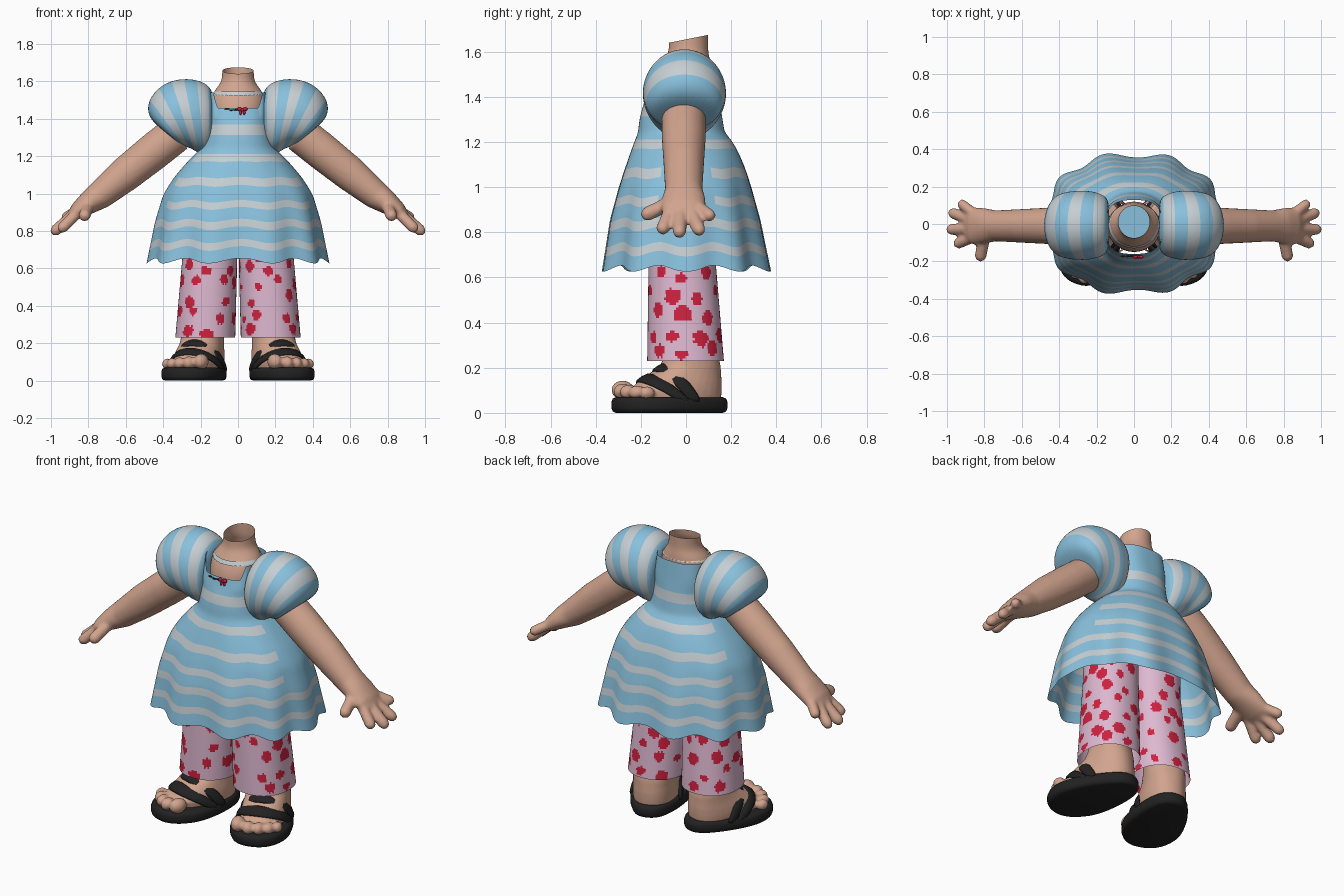
import bpy, bmesh, math, random
from math import sin, cos, pi
from mathutils import Vector, Matrix

random.seed(4)
if "Cube" in bpy.data.objects:
    bpy.data.objects.remove(bpy.data.objects["Cube"])


def material(name, r, g, b):
    m = bpy.data.materials.new(name)
    m.use_nodes = True
    m.diffuse_color = (r, g, b, 1)
    node = m.node_tree.nodes["Principled BSDF"]
    node.inputs["Base Color"].default_value = (r, g, b, 1)
    node.inputs["Roughness"].default_value = 0.8
    return m


BLUE = material("dress blue", 0.25, 0.53, 0.72)
GREY = material("stripe grey", 0.56, 0.62, 0.65)
SKIN = material("skin", 0.64, 0.37, 0.27)
PINK = material("trouser pink", 0.73, 0.48, 0.63)
RED = material("red", 0.62, 0.015, 0.05)
BLACK = material("sandal black", 0.016, 0.016, 0.016)


def ring(cx, hw, yf, yb, z, n=32, p=2.0):
    """Horizontal superellipse reaching from yf (front) to yb (back)."""
    pts = []
    for j in range(n):
        a = 2 * pi * j / n
        c, s = cos(a), sin(a)
        x = math.copysign(abs(c) ** (2 / p), c) * hw
        y = math.copysign(abs(s) ** (2 / p), s) * (yb - yf) / 2 + (yb + yf) / 2
        pts.append(Vector((cx + x, y, z)))
    return pts


def add_loft(bm, rings, rule=None, caps=(False, False)):
    vs = [[bm.verts.new(p) for p in r] for r in rings]
    n = len(vs[0])
    for i in range(len(vs) - 1):
        for j in range(n):
            k = (j + 1) % n
            f = bm.faces.new((vs[i][j], vs[i][k], vs[i + 1][k], vs[i + 1][j]))
            if rule:
                f.material_index = rule(i, j, f.calc_center_median())
    if caps[0]:
        bm.faces.new(vs[0][::-1])
    if caps[1]:
        bm.faces.new(vs[-1])


def add_tube(bm, points, radii, n=16):
    """Closed tube; each radius is (across, through)."""
    rings = []
    for k, p in enumerate(points):
        d = (points[min(k + 1, len(points) - 1)] - points[max(k - 1, 0)]).normalized()
        through = d.cross(Vector((0, 1, 0))).normalized()
        across = through.cross(d)
        w, t = radii[k]
        rings.append([p + across * w * cos(2 * pi * j / n) + through * t * sin(2 * pi * j / n)
                      for j in range(n)])
    add_loft(bm, rings, caps=(True, True))


def finish(name, bm, mats, sub=0, mirror=False, voxel=0, thick=0, fix=True):
    if fix:
        bmesh.ops.recalc_face_normals(bm, faces=bm.faces)
    for f in bm.faces:
        f.smooth = True
    me = bpy.data.meshes.new(name)
    bm.to_mesh(me)
    bm.free()
    for m in mats:
        me.materials.append(m)
    ob = bpy.data.objects.new(name, me)
    bpy.context.collection.objects.link(ob)
    if thick:
        ob.modifiers.new("Thickness", "SOLIDIFY").thickness = thick
    if voxel:
        r = ob.modifiers.new("Blend", "REMESH")
        r.mode, r.voxel_size, r.use_smooth_shade = "VOXEL", voxel, True
        ob.modifiers.new("Soften", "SMOOTH").iterations = 4
    if sub:
        s = ob.modifiers.new("Round", "SUBSURF")
        s.levels = s.render_levels = sub
    if mirror:
        ob.modifiers.new("Mirror", "MIRROR")
    return ob


def lerp_table(table, z):
    """Interpolate rows (z, a, b, c) listed from high to low."""
    for hi, lo in zip(table, table[1:]):
        if z >= lo[0]:
            t = (hi[0] - z) / (hi[0] - lo[0])
            return [u + (v - u) * t for u, v in zip(hi[1:], lo[1:])]
    return table[-1][1:]


# Chest, shoulders and open neck
bm = bmesh.new()
body = [(1.36, .14, -.15, .12), (1.46, .147, -.15, .115), (1.53, .142, -.118, .11),
        (1.575, .105, -.088, .105), (1.605, .086, -.077, .097), (1.655, .084, -.075, .098)]
rings = [ring(0, hw, yf, yb, z) for z, hw, yf, yb in body]
for p in rings[-1]:
    p.z += p.y * 0.2
add_loft(bm, rings)
finish("chest_and_neck", bm, [SKIN], sub=2)

# Dress lining seen down the neck
bm = bmesh.new()
bm.faces.new([bm.verts.new(p) for p in ring(0, .13, -.13, .1, 1.42)])
finish("dress_lining", bm, [BLUE])

# Lace necklace
bm = bmesh.new()
low, high = ring(0, .136, -.13, .114, 1.53, 64), ring(0, .125, -.118, .112, 1.545, 64)
for j, p in enumerate(low):
    p.z += 0.006 * (j % 2) + p.y * 0.08
add_loft(bm, [low, high])
finish("lace_collar", bm, [GREY])

# Striped dress with a pleated skirt
shape = [(1.47, .152, -.16, .128), (1.38, .17, -.185, .15), (1.31, .18, -.205, .16),
         (1.24, .198, -.213, .172), (1.20, .245, -.23, .212), (1.09, .34, -.27, .262),
         (1.0, .395, -.30, .292), (.86, .435, -.337, .33), (.64, .475, -.368, .372)]
stripes = [(1.31, 1.375), (1.17, 1.215), (1.04, 1.085), (.92, .958), (.812, .86), (.705, .747)]
levels = sorted({1.47, 1.44, 1.41, 1.27, 1.24, 1.13, 1.0, .885, .78, .67, .64}
                | {z for s in stripes for z in s}, reverse=True)
N = 160
rings = []
for z in levels:
    hw, yf, yb = lerp_table(shape, z)
    flare = min(max((1.25 - z) / 0.6, 0), 1)
    r = ring(0, hw, yf, yb, z, N, 2.25 if z < 1.4 else 2.8)
    for j, p in enumerate(r):
        a = 2 * pi * j / N
        fold = cos(10 * a + 0.3 * sin(a))
        p.x *= 1 + 0.03 * flare * fold
        p.y *= 1 + 0.045 * flare * fold
        p.z -= 0.014 * flare * fold
        if z > 1.4:   # square front neckline, raised back and shoulders
            lift = min(max((sin(a) + 0.78) / 0.2, 0), 1)
            p.z += (z - 1.40) * lift - 0.012 * (1 - lift)
    rings.append(r)


def dress_rule(i, j, c):
    mid = (levels[i] + levels[i + 1]) / 2
    at_side = abs(cos(2 * pi * j / N)) > 0.93 and .9 < mid < 1.25
    return int(any(lo < mid < hi for lo, hi in stripes) and not at_side)


bm = bmesh.new()
add_loft(bm, rings, dress_rule)
finish("dress", bm, [BLUE, GREY], sub=1)

# Puff sleeves: fanned rings given by lower point, upper point and half depth
fan = [(.14, 1.26, .125, 1.51, .12), (.148, 1.225, .15, 1.58, .155), (.18, 1.208, .22, 1.61, .178),
       (.21, 1.215, .29, 1.615, .186), (.235, 1.23, .355, 1.605, .186), (.26, 1.245, .425, 1.57, .182),
       (.285, 1.25, .48, 1.50, .172), (.30, 1.255, .485, 1.43, .155), (.315, 1.265, .45, 1.375, .115)]
rings = []
for x0, z0, x1, z1, d in fan:
    rings.append([Vector(((x0 + x1) / 2 + (x1 - x0) / 2 * sin(a), d * cos(a) - .007,
                          (z0 + z1) / 2 + (z1 - z0) / 2 * sin(a)))
                  for a in [2 * pi * j / 28 for j in range(28)]])
bm = bmesh.new()
add_loft(bm, rings, lambda i, j, c: int(i in (1, 3, 5)), caps=(True, True))
finish("puff_sleeves", bm, [BLUE, GREY], sub=2, mirror=True)

# Arms with palm, four fingers and thumb blended together
bm = bmesh.new()
path = [(.33, 1.32), (.45, 1.225), (.60, 1.105), (.74, .99), (.80, .95), (.86, .905), (.895, .875)]
size = [(.098, .1), (.098, .1), (.09, .094), (.083, .076), (.095, .062), (.1, .045), (.08, .026)]
add_tube(bm, [Vector((x, -.01, z)) for x, z in path], size, 24)
fingers = [((.80, -.07, .93), (.825, -.195, .87), .032), ((.86, -.07, .895), (.955, -.11, .80), .03),
           ((.87, -.025, .895), (.995, -.03, .785), .031), ((.87, .02, .895), (.985, .065, .795), .03),
           ((.85, .05, .915), (.935, .118, .865), .028)]
for base, tip, r in fingers:
    a, b = Vector(base), Vector(tip)
    add_tube(bm, [a.lerp(b, t) for t in (0, .5, .82, .95, 1.01)],
             [(r * s, r * s) for s in (1, 1, 1, .75, .3)])
finish("arms_and_hands", bm, [SKIN], voxel=0.01, mirror=True)

# Spotted trousers
for side, label in ((1, "left"), (-1, "right")):
    spots = []
    for row in range(7):
        for col in range(8):
            if random.random() < 0.88:
                spots.append(((col + .5 * (row % 2)) * .127 + random.uniform(-.025, .025),
                              .26 + row * .085 + random.uniform(-.025, .025),
                              random.uniform(.02, .037)))
    n, rows, top = 104, 64, .95
    step = (top - .23) / rows
    rings = []
    for i in range(rows + 1):
        z = .23 + i * step
        t = min((z - .23) / .42, 1.2)
        rings.append(ring(side * (.175 - .024 * t), .16 - .013 * t, -.172 + .006 * t,
                          .168 - .035 * t, z, n, 2.2))

    def spot_rule(i, j, c):
        for a, z, r in spots:
            da = abs(j / n * 1.016 - a)
            da = min(da, 1.016 - da)
            if math.hypot(da, .23 + i * step - z) < r + random.uniform(-.004, .004):
                return 1
        return 0

    bm = bmesh.new()
    add_loft(bm, rings, spot_rule)
    finish(label + "_trouser_leg", bm, [PINK, RED])

# Feet and sandals share a frame turned outwards
FOOT = Matrix.Translation((.18, .05, 0)) @ Matrix.Rotation(math.radians(19), 4, "Z")

bm = bmesh.new()
foot = [(.055, .12, -.30, .105), (.10, .125, -.31, .108), (.135, .122, -.275, .108),
        (.17, .116, -.225, .105), (.205, .112, -.17, .102), (.26, .11, -.14, .09), (.34, .108, -.14, .085)]
add_loft(bm, [ring(0, hw, yf, yb, z, 32, 2.3) for z, hw, yf, yb in foot], caps=(True, True))
for x, y, r in ((-.092, -.318, .043), (-.03, -.338, .036), (.025, -.33, .034),
                (.075, -.308, .032), (.115, -.275, .03)):
    place = Matrix.Translation((x, y, .058 + r)) @ Matrix.Diagonal((.9, 1.2, 1, 1))
    bmesh.ops.create_icosphere(bm, subdivisions=3, radius=r, matrix=place)
bmesh.ops.transform(bm, matrix=FOOT, verts=bm.verts)
finish("feet", bm, [SKIN], voxel=0.009, mirror=True)

# Thick rounded soles, wider at the toes
bm = bmesh.new()
rings = []
for z, inset in ((0, .02), (.006, .006), (.022, 0), (.048, 0), (.064, .006), (.07, .022)):
    r = ring(0, 1, -.392 + inset, .135 - inset, z, 48, 2.35)
    for p in r:
        t = min(max((.1 - p.y) / .35, 0), 1)
        p.x *= .13 + .038 * t * t * (3 - 2 * t) - inset
    rings.append(r)
add_loft(bm, rings, caps=(True, True))
bmesh.ops.transform(bm, matrix=FOOT, verts=bm.verts)
finish("sandal_soles", bm, [BLACK], mirror=True)

# Two straps arching over each foot
for label, hw, height, base, lean in (("upper", .148, .168, -.055, -.125), ("lower", .155, .12, -.105, -.15)):
    bm = bmesh.new()
    rows = []
    for k in range(21):
        a = pi * k / 20
        s = sin(a)
        mid = Vector((-cos(a) * hw, base + lean * s, .045 + height * s ** .85))
        edge = Vector((0, .034, .020 * s))
        rows.append([bm.verts.new(mid - edge), bm.verts.new(mid + edge)])
    for u, v in zip(rows, rows[1:]):
        bm.faces.new((u[0], v[0], v[1], u[1]))
    bmesh.ops.transform(bm, matrix=FOOT, verts=bm.verts)
    finish(label + "_sandal_straps", bm, [BLACK], thick=.022, sub=1, mirror=True)

# Small bow and sprig on the neckline
bm = bmesh.new()
for x, z, w, h in ((.008, 1.452, .013, .012), (.038, 1.452, .013, .012), (.023, 1.447, .009, .009),
                   (.014, 1.432, .007, .012), (.033, 1.432, .007, .012)):
    place = Matrix.Translation((x, -.176, z)) @ Matrix.Diagonal((w, .008, h, 1))
    bmesh.ops.create_icosphere(bm, subdivisions=2, radius=1, matrix=place)
finish("neckline_bow", bm, [RED])
bm = bmesh.new()
for x, z in ((-.06, 1.452), (-.035, 1.446), (-.012, 1.447)):
    place = Matrix.Translation((x, -.173, z)) @ Matrix.Diagonal((.012, .005, .004, 1))
    bmesh.ops.create_icosphere(bm, subdivisions=2, radius=1, matrix=place)
finish("neckline_sprig", bm, [BLACK])
